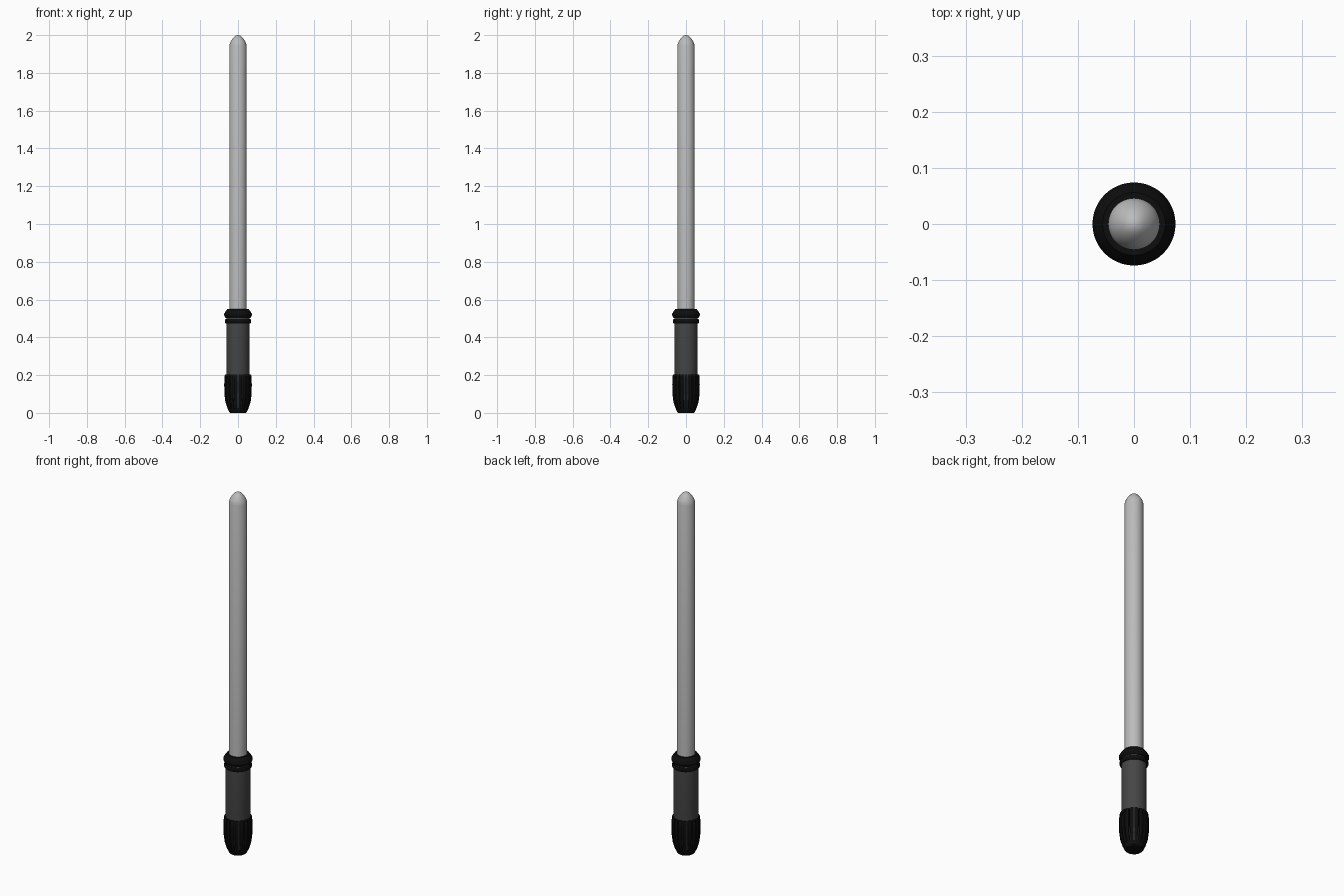
import bpy, bmesh
from math import cos, sin, pi, radians

if "Cube" in bpy.data.objects:
    bpy.data.objects.remove(bpy.data.objects["Cube"])


def material(name, v):
    m = bpy.data.materials.new(name)
    m.diffuse_color = (v, v, v, 1)
    m.use_nodes = True
    m.node_tree.nodes["Principled BSDF"].inputs["Base Color"].default_value = m.diffuse_color
    return m


BLACK = material("black", 0.004)
DARK = material("dark_grey", 0.06)
PALE = material("pale_grey", 0.5)


def finish(bm, name, mat):
    bmesh.ops.remove_doubles(bm, verts=bm.verts, dist=1e-6)
    bmesh.ops.recalc_face_normals(bm, faces=bm.faces)
    me = bpy.data.meshes.new(name)
    bm.to_mesh(me)
    bm.free()
    me.materials.append(mat)
    ob = bpy.data.objects.new(name, me)
    bpy.context.collection.objects.link(ob)
    bpy.ops.object.select_all(action='DESELECT')
    ob.select_set(True)
    bpy.context.view_layer.objects.active = ob
    bpy.ops.object.shade_smooth_by_angle(angle=radians(35))
    return ob


def lathe(name, profile, mat, sides=48):
    """Spin an (r, z) profile around z."""
    bm = bmesh.new()
    vs = [bm.verts.new((r, 0, z)) for r, z in profile]
    es = [bm.edges.new(p) for p in zip(vs, vs[1:])]
    bmesh.ops.spin(bm, geom=vs + es, cent=(0, 0, 0), axis=(0, 0, 1),
                   angle=2 * pi, steps=sides, use_merge=True)
    return finish(bm, name, mat)


# Blade with a rounded pointed tip
lathe("blade", [(0, 0.50), (0.046, 0.50), (0.046, 1.945), (0.040, 1.963),
                (0.030, 1.980), (0.018, 1.993), (0.008, 1.999), (0, 2.0)], PALE)

# Handle tube, tapering under the ribbed grip
lathe("handle", [(0, 0.01), (0.043, 0.01), (0.054, 0.04), (0.062, 0.085),
                 (0.062, 0.505), (0, 0.505)], DARK)

# Flared collar and the thin ring below it
lathe("collar", [(0.044, 0.55), (0.056, 0.55), (0.066, 0.537), (0.074, 0.523),
                 (0.074, 0.517), (0.066, 0.503), (0.044, 0.503)], BLACK)
lathe("collar_ring", [(0.058, 0.497), (0.066, 0.497), (0.070, 0.491),
                      (0.070, 0.480), (0.066, 0.474), (0.058, 0.474)], BLACK)

# Pommel cap
lathe("pommel_cap", [(0, 0), (0.042, 0), (0.047, 0.008), (0.052, 0.025),
                     (0.045, 0.028), (0, 0.028)], BLACK)

# Grip ribs: one curved bar repeated around the handle
RIBS = 18
rib_profile = [(0.047, 0.006), (0.058, 0.030), (0.067, 0.060), (0.072, 0.100),
               (0.073, 0.150), (0.071, 0.196), (0.068, 0.202)]
bm = bmesh.new()
for i in range(RIBS):
    a = 2 * pi * i / RIBS
    rows = []
    for r, z in rib_profile:
        w = 0.125 * r
        row = []
        for x, y in [(r - 0.014, -w), (r - 0.002, -w), (r, -w * 0.6),
                     (r, w * 0.6), (r - 0.002, w), (r - 0.014, w)]:
            row.append(bm.verts.new((x * cos(a) - y * sin(a),
                                     x * sin(a) + y * cos(a), z)))
        rows.append(row)
    for lo, hi in zip(rows, rows[1:]):
        for k in range(6):
            n = (k + 1) % 6
            bm.faces.new((lo[k], lo[n], hi[n], hi[k]))
    bm.faces.new(rows[0])
    bm.faces.new(rows[-1])
finish(bm, "grip_ribs", BLACK)
